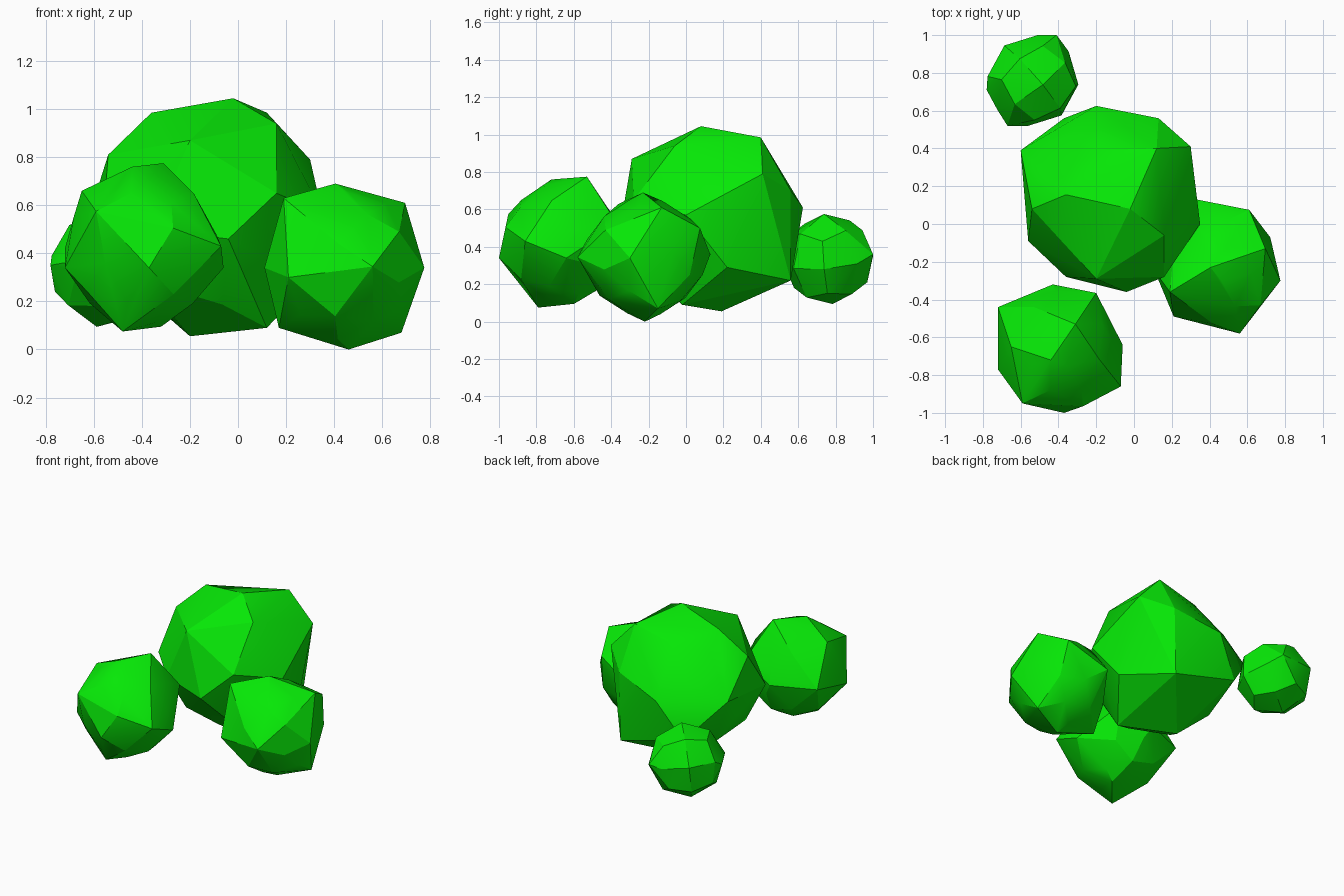
import bpy, bmesh, math
from mathutils import Vector, Euler

if "Cube" in bpy.data.objects:
    bpy.data.objects.remove(bpy.data.objects["Cube"])

green = bpy.data.materials.new("leaf_green")
green.diffuse_color = (0.002, 0.8, 0.002, 1)
green.use_nodes = True
green.node_tree.nodes["Principled BSDF"].inputs["Base Color"].default_value = green.diffuse_color


def clump(name, center, radii, fill, twist, corners, quads=False):
    """Faceted leaf clump: convex hull of a coarse ball plus protruding corners."""
    bm = bmesh.new()
    if quads:
        bmesh.ops.create_cube(bm, size=1)
        bmesh.ops.subdivide_edges(bm, edges=bm.edges[:], cuts=1, use_grid_fill=True)
    else:
        bmesh.ops.create_icosphere(bm, subdivisions=2, radius=1)
    spin = Euler([math.radians(a) for a in twist]).to_matrix()
    points = []
    for v in bm.verts:
        p = spin @ v.co.normalized() * fill
        points.append(Vector([c + r * q for c, r, q in zip(center, radii, p)]))
    bm.clear()
    for p in points + [Vector(c) for c in corners]:
        bm.verts.new(p)
    bmesh.ops.convex_hull(bm, input=bm.verts[:])
    loose = [v for v in bm.verts if not v.link_faces]
    bmesh.ops.delete(bm, geom=loose, context='VERTS')
    # merge shallow facets into larger flat ones
    bmesh.ops.dissolve_limit(bm, angle_limit=math.radians(5),
                             verts=bm.verts[:], edges=bm.edges[:])
    bmesh.ops.recalc_face_normals(bm, faces=bm.faces[:])
    mesh = bpy.data.meshes.new(name)
    bm.to_mesh(mesh)
    bm.free()
    mesh.materials.append(green)
    ob = bpy.data.objects.new(name, mesh)
    bpy.context.collection.objects.link(ob)
    bpy.ops.object.select_all(action='DESELECT')
    ob.select_set(True)
    bpy.context.view_layer.objects.active = ob
    bpy.ops.object.shade_smooth_by_angle(angle=math.radians(22))


# Large central clump
clump("main_clump", (-.12, .13, .55), (.475, .49, .49), .92, (20, 10, 0), [
    (-.02, .08, 1.045), (.12, .40, .985), (-.36, .155, .985), (.16, -.06, .94),
    (.16, -.28, .65), (-.2, -.29, .87), (-.04, -.36, .46), (.35, 0, .57),
    (.30, .41, .79), (.31, .22, .29), (-.2, .625, .61), (.12, .56, .22),
    (-.2, .19, .055), (.12, -.02, .09), (-.60, .39, .62), (-.56, -.09, .55),
    (-.54, .08, .81), (-.36, -.28, .5), (-.37, .56, .35), (.13, .56, .7)])

# Front left clump
clump("front_clump", (-.40, -.66, .42), (.335, .34, .345), .94, (0, 25, 30), [
    (-.31, -.53, .775), (-.44, -.72, .76), (-.65, -.65, .66), (-.59, -.95, .575),
    (-.27, -.965, .505), (-.37, -1, .34), (-.07, -.86, .43), (-.06, -.64, .34),
    (-.72, -.77, .34), (-.48, -.79, .075), (-.32, -.60, .095), (-.72, -.44, .42),
    (-.43, -.32, .42), (-.2, -.365, .52)])

# Right clump
clump("right_clump", (.45, -.22, .345), (.33, .35, .34), .93, (15, 0, 10), [
    (.405, -.23, .69), (.695, -.13, .61), (.19, -.36, .63), (.67, -.43, .49),
    (.56, -.58, .345), (.775, -.3, .34), (.68, -.15, .07), (.46, -.22, 0),
    (.21, -.49, .3), (.61, .075, .5), (.33, .13, .36), (.11, -.25, .34),
    (.17, -.2, .09)])

# Small back left clump, built from a quad ball
clump("back_clump", (-.535, .76, .335), (.245, .24, .245), 1.01, (12, 6, 40), [
    (-.41, 1, .36), (-.78, .71, .35), (-.67, .52, .33)], quads=True)
